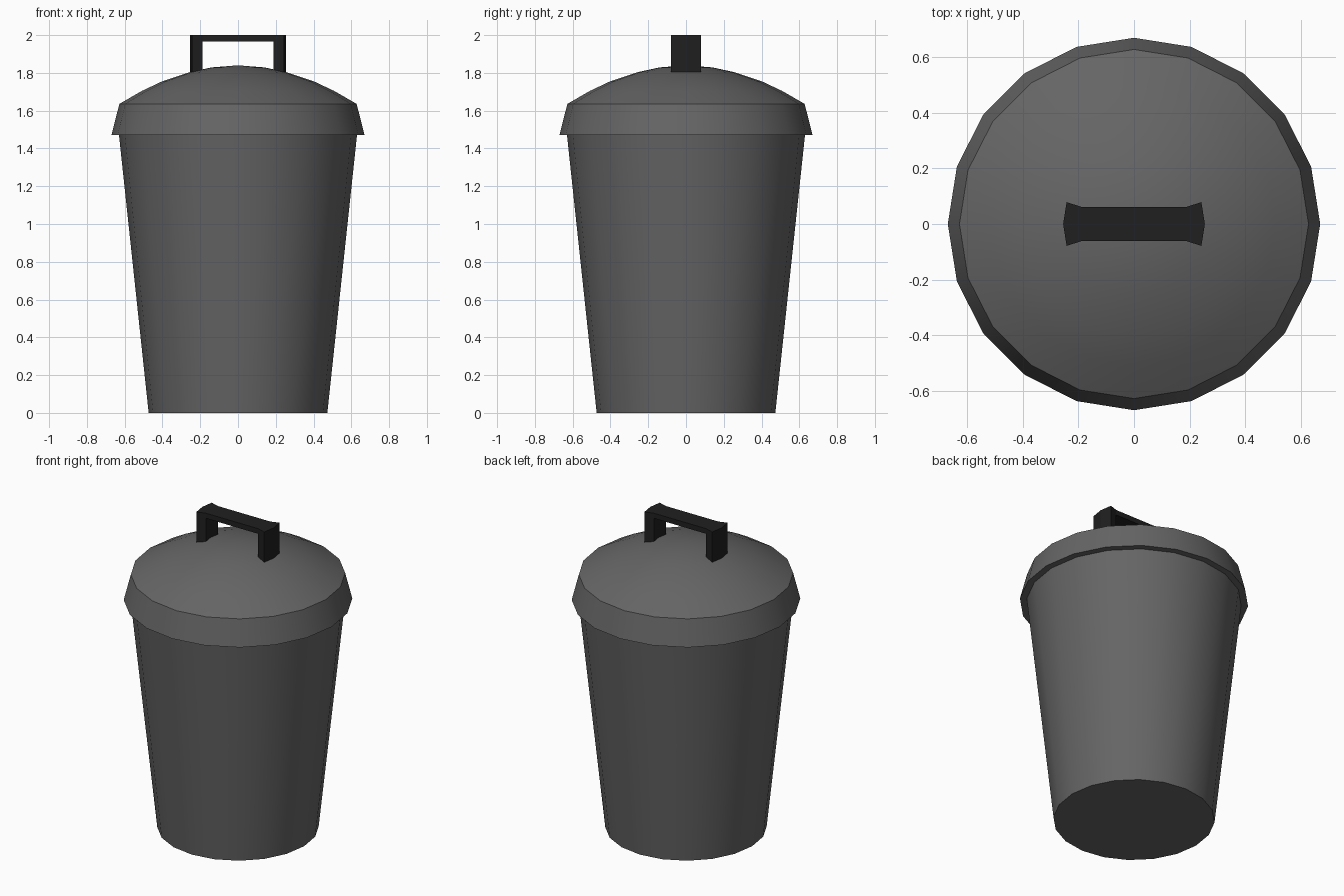
import bpy, bmesh, math

if "Cube" in bpy.data.objects:
    bpy.data.objects.remove(bpy.data.objects["Cube"])

SIDES = 20
STEP = 2 * math.pi / SIDES


def material(name, v):
    m = bpy.data.materials.new(name)
    m.diffuse_color = (v, v, v, 1)
    m.use_nodes = True
    m.node_tree.nodes["Principled BSDF"].inputs["Base Color"].default_value = m.diffuse_color
    return m


def finish(name, bm, mat, smooth):
    bmesh.ops.remove_doubles(bm, verts=bm.verts, dist=1e-5)
    bmesh.ops.recalc_face_normals(bm, faces=bm.faces)
    me = bpy.data.meshes.new(name)
    bm.to_mesh(me)
    bm.free()
    me.materials.append(mat)
    ob = bpy.data.objects.new(name, me)
    bpy.context.collection.objects.link(ob)
    if smooth:
        bpy.ops.object.select_all(action='DESELECT')
        ob.select_set(True)
        bpy.context.view_layer.objects.active = ob
        bpy.ops.object.shade_smooth_by_angle(angle=math.radians(30))
    return ob


def lathe(name, profile, mat):
    # Turn an (r, z) profile that starts and ends on the axis
    bm = bmesh.new()
    rings = []
    for r, z in profile:
        rings.append([bm.verts.new((r * math.cos(i * STEP), r * math.sin(i * STEP), z))
                      for i in range(SIDES)] if r else [bm.verts.new((0, 0, z))])
    for a, b in zip(rings, rings[1:]):
        for i in range(SIDES):
            j = (i + 1) % SIDES
            if len(a) == 1:
                bm.faces.new((a[0], b[j], b[i]))
            elif len(b) == 1:
                bm.faces.new((a[i], a[j], b[0]))
            else:
                bm.faces.new((a[i], a[j], b[j], b[i]))
    return finish(name, bm, mat, True)


def prism(bm, outline, z0, z1):
    low = [bm.verts.new((x, y, z0)) for x, y in outline]
    high = [bm.verts.new((x, y, z1)) for x, y in outline]
    bm.faces.new(low[::-1])
    bm.faces.new(high)
    n = len(outline)
    for i in range(n):
        j = (i + 1) % n
        bm.faces.new((low[i], low[j], high[j], high[i]))


grey = material("dark_grey", 0.13)
black = material("black", 0.014)

# Tapered bin body
lathe("bin_body", [(0, 0), (0.473, 0), (0.63, 1.47), (0, 1.47)], grey)

# Lid: flared rim and shallow dome
lathe("lid", [(0, 1.471), (0.67, 1.471), (0.628, 1.636), (0.51, 1.704), (0.40, 1.756),
              (0.255, 1.804), (0.14, 1.829), (0, 1.84)], grey)

# Handle posts: two-facet sectors that follow the lid's rings
for side, name in ((1, "handle_post_right"), (-1, "handle_post_left")):
    bm = bmesh.new()
    arc = [(0.255, -1), (0.255, 0), (0.255, 1), (0.197, 1), (0.197, 0), (0.197, -1)]
    prism(bm, [(side * r * math.cos(k * STEP), r * math.sin(k * STEP)) for r, k in arc],
          1.797, 2.0)
    finish(name, bm, black, False)

# Handle grip bar between the posts
bm = bmesh.new()
x, y = 0.197 * math.cos(STEP), 0.197 * math.sin(STEP)
prism(bm, [(-x, -y), (x, -y), (0.197, 0), (x, y), (-x, y), (-0.197, 0)], 1.967, 2.0)
finish("handle_grip", bm, black, False)
